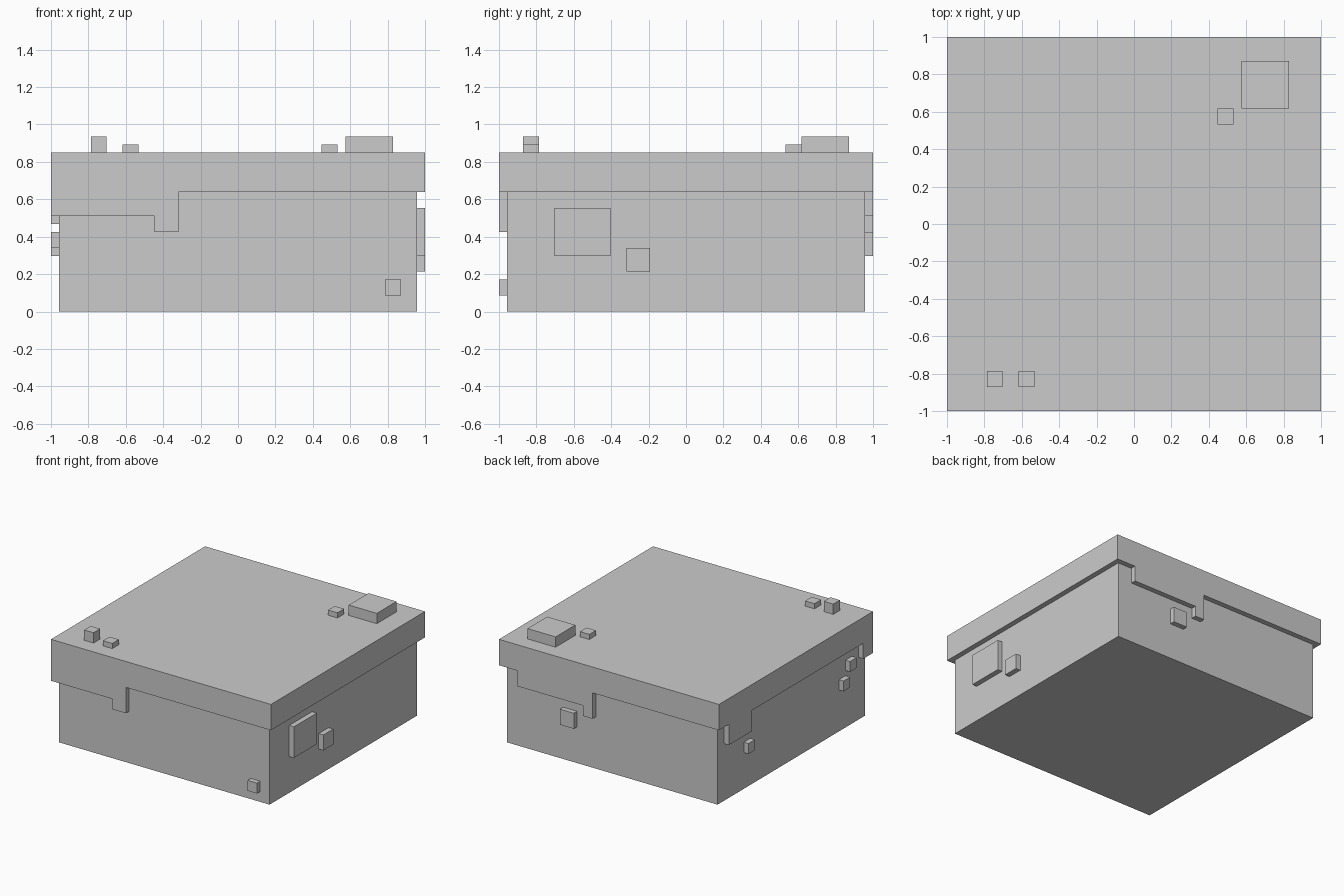
import bpy
import bmesh

if "Cube" in bpy.data.objects:
    bpy.data.objects.remove(bpy.data.objects["Cube"])

N = 47            # the model is 47 grid cells wide
C = 2 / N         # size of one cell


def box(name, x, y, z):
    """Block between cell ranges; x and y count from the front left corner."""
    bm = bmesh.new()
    bmesh.ops.create_cube(bm, size=1)
    spans = (x, y, z)
    offset = (1, 1, 0)
    for v in bm.verts:
        v.co = [(s[0] if c < 0 else s[1]) * C - o
                for c, s, o in zip(v.co, spans, offset)]
    mesh = bpy.data.meshes.new(name)
    bm.to_mesh(mesh)
    bm.free()
    obj = bpy.data.objects.new(name, mesh)
    bpy.context.collection.objects.link(obj)
    return obj


# One-cell-thick layers lying on each wall
FRONT, BACK, LEFT, RIGHT = (0, 1), (N - 1, N), (0, 1), (N - 1, N)

# Main block and overhanging top layer
box("body", (1, N - 1), (1, N - 1), (0, 15))
box("top_layer", (0, N), (0, N), (15, 20))

# Overhang steps hanging below the top layer
box("front_drip_wide", (0, 13), FRONT, (12, 15))
box("front_drip_narrow", (13, 16), FRONT, (10, 15))
box("back_drip_wide", (29, 43), BACK, (12, 15))
box("back_drip_narrow", (27, 29), BACK, (10, 15))
box("left_drip_rear", LEFT, (37, 44), (11, 15))
box("left_drip_front", LEFT, (1, 3), (12, 15))

# Raised blocks on the walls
box("front_stone", (42, 44), FRONT, (2, 4))
box("back_stone", (31, 34), BACK, (7, 10))
box("right_stone_large", RIGHT, (7, 14), (7, 13))
box("right_stone_small", RIGHT, (16, 19), (5, 8))
box("left_stone_rear", LEFT, (36, 38), (7, 9))
box("left_stone_upper", LEFT, (5, 7), (11, 13))
box("left_stone_lower", LEFT, (7, 9), (8, 10))

# Raised blocks on the top
box("top_tuft_tall", (5, 7), (3, 5), (20, 22))
box("top_tuft_low", (9, 11), (3, 5), (20, 21))
box("top_tuft_rear", (34, 36), (36, 38), (20, 21))
box("top_tuft_large", (37, 43), (38, 44), (20, 22))
